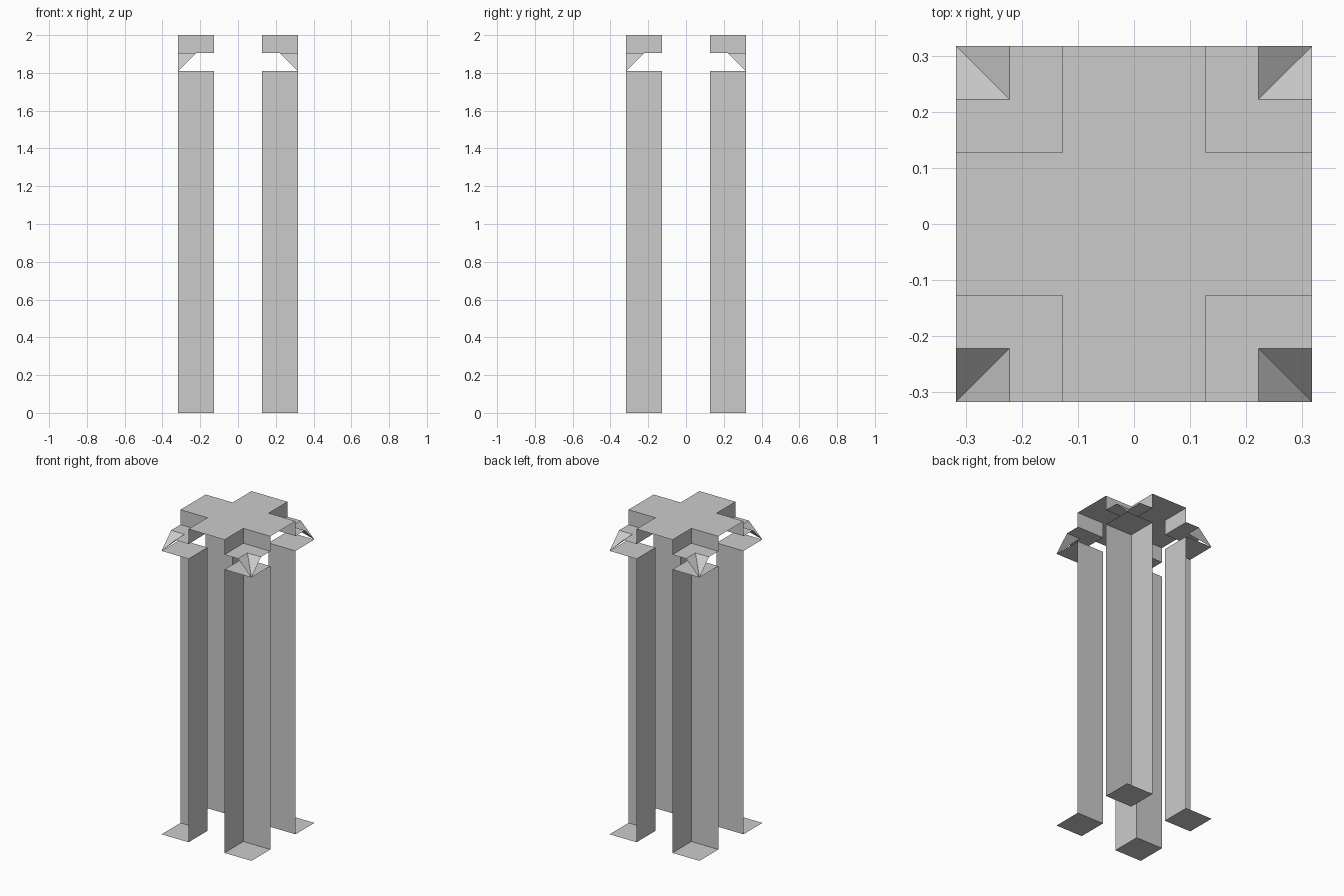
import bpy, bmesh
from mathutils import Matrix
from math import radians

if "Cube" in bpy.data.objects:
    bpy.data.objects.remove(bpy.data.objects["Cube"])

U = 2 / 21                 # one step of the model's grid
IN, MID, OUT = U * 4 / 3, U * 7 / 3, U * 10 / 3
TOP, LEDGE, SHAFT = 2.0, 20 * U, 19 * U


def sheet(name, faces, corners=True):
    """Make open sheets; corner sheets are repeated by quarter turns."""
    bm = bmesh.new()
    for turn in range(4 if corners else 1):
        rot = Matrix.Rotation(radians(90 * turn), 3, 'Z')
        for face in faces:
            bm.faces.new([bm.verts.new(rot @ bm_co) for bm_co in map(to_vec, face)])
    bmesh.ops.remove_doubles(bm, verts=bm.verts, dist=1e-5)
    mesh = bpy.data.meshes.new(name)
    bm.to_mesh(mesh)
    bm.free()
    obj = bpy.data.objects.new(name, mesh)
    bpy.context.collection.objects.link(obj)
    return obj


def to_vec(p):
    from mathutils import Vector
    return Vector(p)


def flat(x0, y0, x1, y1, z):
    return [(x0, y0, z), (x1, y0, z), (x1, y1, z), (x0, y1, z)]


def recess_walls(z0, z1):
    """Two walls meeting in the inward corner of the cross."""
    return [
        [(OUT, IN, z0), (IN, IN, z0), (IN, IN, z1), (OUT, IN, z1)],
        [(IN, IN, z0), (IN, OUT, z0), (IN, OUT, z1), (IN, IN, z1)],
    ]


# Cross-shaped top
sheet("cross_top", [
    flat(-IN, -IN, IN, IN, TOP),
    flat(IN, -IN, OUT, IN, TOP), flat(-OUT, -IN, -IN, IN, TOP),
    flat(-IN, IN, IN, OUT, TOP), flat(-IN, -OUT, IN, -IN, TOP),
], corners=False)

# Walls of the cap and of the tall shaft (arm ends stay open)
sheet("cap_walls", recess_walls(LEDGE, TOP))
sheet("shaft_walls", recess_walls(0, SHAFT))

# L-shaped ledge around each corner
sheet("corner_ledges", [
    flat(IN, IN, MID, MID, LEDGE),
    flat(MID, IN, OUT, MID, LEDGE),
    flat(IN, MID, MID, OUT, LEDGE),
])

# Folded slopes dropping to the outer corner
a, b = (MID, MID, LEDGE), (OUT, OUT, SHAFT)
sheet("corner_slopes", [
    [a, (OUT, MID, LEDGE), b],
    [a, b, (MID, OUT, LEDGE)],
])

# Square plates at the top and foot of the shaft
sheet("upper_plates", [flat(IN, IN, OUT, OUT, SHAFT)])
sheet("foot_plates", [flat(IN, IN, OUT, OUT, 0)])
